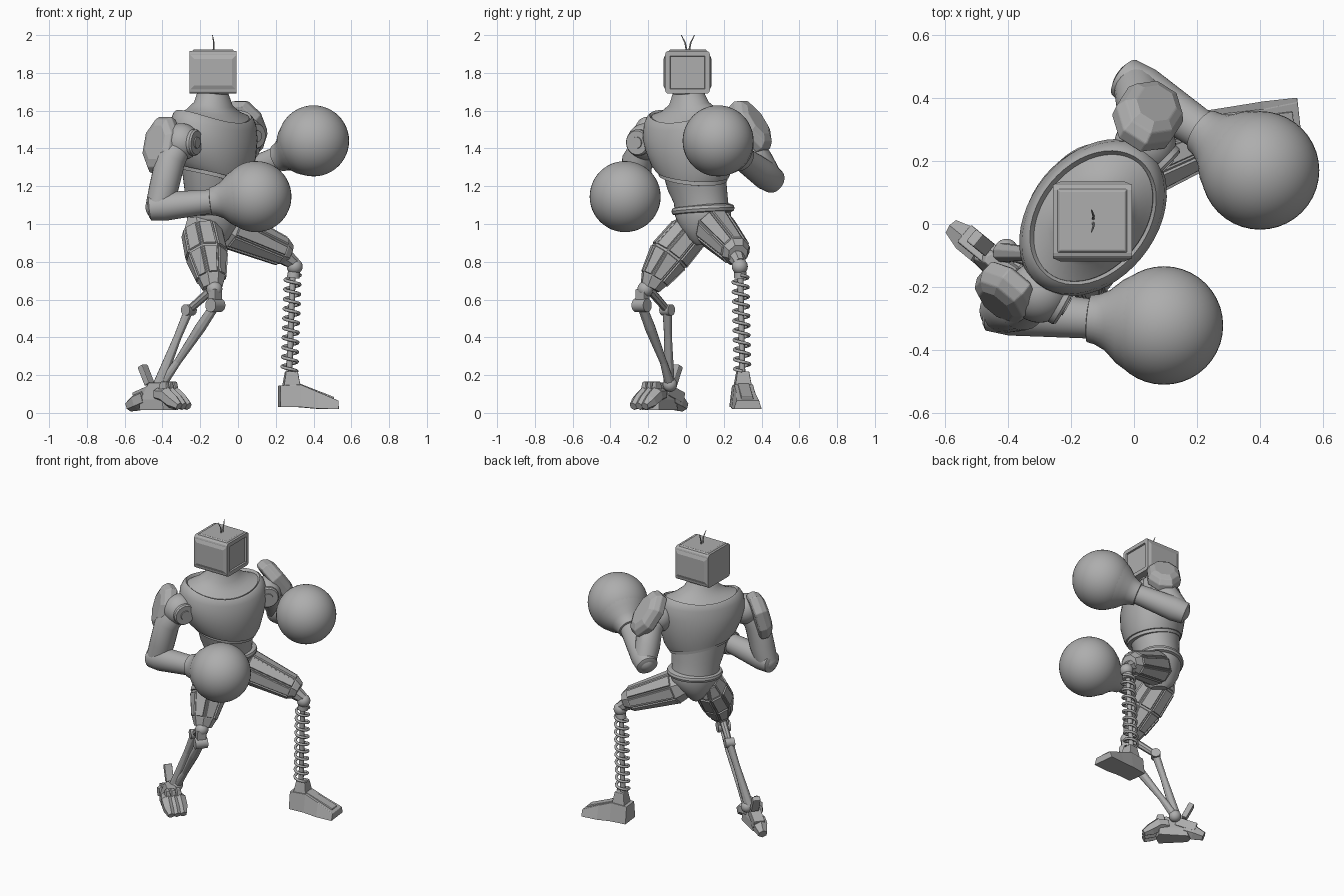
import bpy, bmesh, math
from mathutils import Vector, Matrix

if "Cube" in bpy.data.objects:
    bpy.data.objects.remove(bpy.data.objects["Cube"], do_unlink=True)

GREY = bpy.data.materials.new("warm_grey_metal")
GREY.use_nodes = True
TONE = (0.42, 0.42, 0.42, 1)
GREY.diffuse_color = TONE
GREY.node_tree.nodes["Principled BSDF"].inputs["Base Color"].default_value = TONE

SIDE = Vector((0.63, 0.77, 0)).normalized()    # toward the model's far shoulder
FRONT = Vector((0.77, -0.63, 0)).normalized()  # way the torso faces
UP = Vector((0, 0, 1))


def finish(name, bm, smooth=True, bevel=0):
    bmesh.ops.recalc_face_normals(bm, faces=bm.faces)
    me = bpy.data.meshes.new(name)
    bm.to_mesh(me)
    bm.free()
    me.materials.append(GREY)
    if smooth:
        me.shade_smooth()
        me.set_sharp_from_angle(angle=math.radians(35))
    ob = bpy.data.objects.new(name, me)
    bpy.context.collection.objects.link(ob)
    if bevel:
        mod = ob.modifiers.new("bevel", "BEVEL")
        mod.width, mod.segments = bevel, 2
    return ob


def loft(name, rings, smooth=True, panels=0, bevel=0):
    """Skin a stack of equal rings; panels raises a plate on each long side face."""
    bm = bmesh.new()
    rows = [[bm.verts.new(p) for p in ring] for ring in rings]
    n = len(rows[0])
    sides = [bm.faces.new((lo[i], lo[(i + 1) % n], hi[(i + 1) % n], hi[i]))
             for lo, hi in zip(rows, rows[1:]) for i in range(n)]
    bm.faces.new(rows[0])
    bm.faces.new(rows[-1])
    if panels:
        bmesh.ops.recalc_face_normals(bm, faces=bm.faces)
        big = [f for f in sides if f.calc_area() > 0.006]
        bmesh.ops.inset_individual(bm, faces=big, thickness=panels, depth=0)
        bmesh.ops.inset_individual(bm, faces=big, thickness=0.004, depth=0.008)
    return finish(name, bm, smooth, bevel)


def limb(name, pts, n=24, wide=1, deep=1, ref=UP, smooth=True, panels=0, bevel=0):
    """Tube through (x, y, z, radius) points."""
    pos = [Vector(p[:3]) for p in pts]
    rings = []
    for i, p in enumerate(pts):
        t = (pos[min(i + 1, len(pos) - 1)] - pos[max(i - 1, 0)]).normalized()
        u = t.cross(ref).normalized()
        v = u.cross(t)
        angles = [math.tau * (k + 0.5) / n for k in range(n)]
        rings.append([pos[i] + p[3] * (wide * math.cos(a) * u + deep * math.sin(a) * v) for a in angles])
    return loft(name, rings, smooth, panels, bevel)


def body(name, rows, lean=0, n=48):
    """Oval rings set across the shoulders: x, y, z, half width, half depth, saddle, tilt."""
    rings = []
    for x, y, z, a, b, saddle, tilt in rows:
        ring = []
        for k in range(n):
            c, s = math.cos(math.tau * k / n), math.sin(math.tau * k / n)
            ring.append(Vector((x, y, z + saddle * c * c + tilt * c - lean * s)) + SIDE * a * c + FRONT * b * s)
        rings.append(ring)
    return loft(name, rings)


def ball(name, c, r):
    bm = bmesh.new()
    bmesh.ops.create_uvsphere(bm, u_segments=40, v_segments=24, radius=r, matrix=Matrix.Translation(c))
    return finish(name, bm)


def block(name, c, size, forward=(1, 0, 0), up=UP, bevel=0.005, top=1):
    """Box with its length along forward; top scales the upper face."""
    f = Vector(forward).normalized()
    s = Vector(up).cross(f).normalized()
    u = f.cross(s)
    rings = []
    for h, k in ((-0.5, 1), (0.5, top)):
        rings.append([Vector(c) + f * size[0] * i * k + s * size[1] * j * k + u * size[2] * h
                      for i, j in ((-.5, -.5), (.5, -.5), (.5, .5), (-.5, .5))])
    return loft(name, rings, False, bevel=bevel)


# Head: boxy monitor with raised cheeks, a recessed screen and antennae
bm = bmesh.new()
bmesh.ops.create_cube(bm, size=1, matrix=Matrix.Translation((-0.132, 0.008, 1.803)) @ Matrix.Diagonal((0.25, 0.236, 0.226, 1)))
bmesh.ops.bevel(bm, geom=[e for e in bm.edges if abs(e.verts[0].co.x - e.verts[1].co.x) > 0.1],
                offset=0.018, segments=3, affect='EDGES', profile=0.5)
screen = [f for f in bm.faces if f.normal.x > 0.9]
cheeks = [f for f in bm.faces if abs(f.normal.y) > 0.99 and f.calc_area() > 0.02]
bmesh.ops.inset_individual(bm, faces=screen, thickness=0.026, depth=0)
bmesh.ops.inset_individual(bm, faces=screen, thickness=0.006, depth=-0.01)
bmesh.ops.inset_individual(bm, faces=cheeks, thickness=0.004, depth=0)
bmesh.ops.inset_individual(bm, faces=cheeks, thickness=0.03, depth=0.009)
finish("monitor_head", bm, False)
block("head_top_plate", (-0.132, 0.01, 1.917), (0.23, 0.21, 0.014), bevel=0.003, top=0.9)
for s in (-1, 1):
    limb("antenna", [(-0.13, 0.01 + s * 0.005, 1.91, 0.005), (-0.128, 0.01 + s * 0.015, 1.96, 0.004),
                     (-0.135, 0.01 + s * 0.035, 2.0, 0.002)], 6, ref=FRONT)

# Torso: neck, chest shell, collar lip, waist, belt and pelvis
body("neck", [(-.13, .02, 1.50, .23, .165, .05, 0), (-.13, .02, 1.548, .225, .162, .04, 0), (-.13, .02, 1.585, .165, .13, .02, 0),
              (-.13, .015, 1.63, .11, .098, .01, 0), (-.13, .01, 1.70, .08, .08, 0, 0)], lean=.015)
body("chest", [(-.13, .035, 1.265, .17, .15, 0, -.035), (-.13, .035, 1.265, .205, .175, 0, -.035),
               (-.13, .03, 1.3, .23, .185, 0, -.03), (-.13, .025, 1.38, .258, .2, 0, -.015),
               (-.13, .02, 1.46, .278, .2, .01, 0), (-.13, .02, 1.52, .272, .19, .03, 0),
               (-.13, .02, 1.55, .25, .182, .04, 0), (-.13, .02, 1.56, .235, .174, .04, 0), (-.13, .02, 1.54, .22, .16, .04, 0)], lean=.025)
body("chest_hem", [(-.13, .037, 1.245, .15, .14, 0, -.035), (-.13, .037, 1.245, .192, .165, 0, -.035),
                   (-.13, .037, 1.275, .196, .168, 0, -.035)], lean=.025)
body("waist", [(-.13, .09, 1.05, .155, .135, 0, 0), (-.13, .08, 1.11, .15, .135, 0, 0),
               (-.13, .06, 1.18, .165, .145, 0, 0), (-.13, .04, 1.28, .18, .16, 0, -.03)])
body("belt", [(-.13, .09, 1.055, .155, .13, 0, .01), (-.13, .09, 1.06, .172, .147, 0, .012), (-.13, .09, 1.075, .177, .152, 0, .012),
              (-.13, .09, 1.09, .172, .147, 0, .012), (-.13, .09, 1.097, .155, .13, 0, .012)])
body("pelvis", [(-.13, .09, .89, .03, .05, 0, 0), (-.13, .09, .92, .06, .09, 0, 0), (-.13, .09, .98, .12, .12, 0, 0),
                (-.13, .09, 1.04, .155, .135, 0, 0), (-.13, .09, 1.07, .155, .135, 0, 0)])


def arm(tag, shoulder, pad, pad_dir, elbow, glove):
    S, E, G, D = Vector(shoulder), Vector(elbow), Vector(glove), Vector(pad_dir).normalized()
    # Shoulder joint with concentric discs facing forward
    ball(tag + "_shoulder_ball", S, 0.098)
    d = (FRONT - UP * 0.05 - SIDE * S.dot(SIDE) * 0.5).normalized()
    limb(tag + "_shoulder_disc", [(*(S + d * t), r) for t, r in
         ((0, .07), (.085, .07), (.094, .063), (.094, .046), (.085, .043), (.085, .033), (.1, .03))], 32)
    # Faceted shield-like shoulder plate
    limb(tag + "_shoulder_pad", [(*(Vector(pad) + D * t), r) for t, r in
         ((-.05, .12), (-.04, .138), (0, .142), (.032, .122), (.048, .085))],
         8, wide=0.78, deep=1.16, smooth=False, bevel=0.004)
    # Arm tubes
    outer = S.lerp(E, 0.3) + D * 0.035
    limb(tag + "_upper_arm", [(*S, .065), (*outer, .08), (*(S.lerp(E, .7) + D * .012), .078), (*E, .07)], 24, ref=FRONT)
    ball(tag + "_elbow", E, 0.07)
    aim = (G - E).normalized()
    reach = (G - E).length
    limb(tag + "_forearm", [(*(E + aim * t), r) for t, r in
         ((-.055, .05), (-.045, .068), (.03, .077), (.12, .072), (reach - .21, .062))], 24)
    # Boxing glove with flared cuff
    limb(tag + "_glove_cuff", [(*(E + aim * (reach - t)), r) for t, r in
         ((.245, .05), (.24, .075), (.215, .08), (.18, .097), (.14, .134), (.1, .158))], 32)
    ball(tag + "_glove", G, 0.188)


arm("right", (-.3, -.215, 1.435), (-.41, -.225, 1.42), (-.6, -.72, .25), (-.42, -.275, 1.09), (.095, -.322, 1.145))
arm("left", (.035, .25, 1.47), (.05, .35, 1.525), (.42, .66, .55), (.005, .44, 1.245), (.4, .17, 1.44))

# Thighs: long-panelled octagonal shells
limb("right_thigh", [(-.205, .055, 1.03, .07), (-.193, .02, .96, .105), (-.165, -.09, .83, .11),
                     (-.14, -.17, .705, .076), (-.135, -.19, .66, .055)], 8, ref=FRONT, smooth=False, panels=.009)
limb("left_thigh", [(-.09, .13, 1.0, .09), (-.04, .155, .975, .108),
                    (.235, .265, .855, .077), (.27, .275, .84, .055)], 8, smooth=False, panels=.009)

# Right leg: knee linkage and twin shin rods
KNEE, BACK, ANKLE = (-.12, -.235, .57), (-.26, -.1, .545), (-.405, -.085, .15)
ball("right_knee", (-.125, -.215, .655), .042)
block("knee_clevis", (-.122, -.23, .61), (.05, .06, .09), (.77, -.63, 0))
limb("knee_pin", [(*(Vector(KNEE) + SIDE * t), .036) for t in (-.04, .04)], 20)
limb("knee_strut", [(-.13, -.2, .66, .024), (*BACK, .02)], 8, smooth=False)
limb("rear_pivot", [(*(Vector(BACK) + SIDE * t), .03) for t in (-.03, .03)], 20)
limb("front_shin_rod", [(*KNEE, .026), (-.2, -.19, .45, .03), (-.32, -.12, .27, .02), (*ANKLE, .028)],
     8, ref=FRONT, smooth=False, bevel=.003)
limb("rear_shin_rod", [(*BACK, .026), (-.32, -.095, .4, .022), (-.42, -.09, .15, .032)], 8, ref=FRONT, smooth=False, bevel=.003)
ball("right_ankle", ANKLE, .038)

# Right foot: narrow clawed plates around an ankle hub
HUB = Vector((-.422, -.138, 0))


def foot_at(f, s, z):
    return HUB + FRONT * f + SIDE * s + UP * z


loft("foot_hub", [[foot_at(k * f, k * s, z) for f, s in ((-.1, -.04), (.08, -.06), (.1, 0), (.08, .06), (-.1, .04), (-.12, 0))]
                  for z, k in ((.015, 1), (.07, .95), (.16, .5))], False, bevel=.004)
for s in (-1, 0, 1):
    limb("toe", [(*foot_at(.02, s * .03, .1), .035), (*foot_at(.08, s * .038, .095), .045), (*foot_at(.13, s * .04, .06), .04),
                 (*foot_at(.175, s * .04, .035), .022)], 6, smooth=False)
    block("toe_guard", foot_at(.07, s * .036, .14), (.06, .033, .05), FRONT, top=.7)
block("heel_post", foot_at(-.1, .02, .2), (.035, .05, .11), FRONT + UP * .5)
block("heel_bridge", foot_at(-.09, .01, .1), (.13, .07, .06), FRONT + UP * .35)
limb("heel_spur", [(*foot_at(-.08, 0, .08), .05), (*foot_at(-.14, 0, .06), .05), (*foot_at(-.2, 0, .035), .03)], 6, smooth=False)

# Left leg: ball knee, core rod and coil spring
ball("left_knee", (.3, .285, .775), .042)
limb("knee_fork", [(.235, .262, .835, .05), (.3, .285, .79, .034)], 8, smooth=False)
limb("spring_cap", [(.297, .287, .75, .032), (.293, .288, .715, .034)], 16, ref=FRONT)
TOP, BASE, TURNS = Vector((.29, .288, .73)), Vector((.272, .298, .22)), 10
limb("spring_core", [(*TOP, .016), (*BASE, .016)], 12, ref=FRONT)
coil = bpy.data.curves.new("coil_spring", "CURVE")
coil.dimensions = "3D"
coil.bevel_depth, coil.bevel_resolution = .0085, 2
coil.materials.append(GREY)
steps = TURNS * 20
path = coil.splines.new("POLY")
path.points.add(steps)
for i, p in enumerate(path.points):
    a = math.tau * TURNS * i / steps
    p.co = (*(TOP.lerp(BASE, i / steps) + Vector((.04 * math.cos(a), .04 * math.sin(a), 0))), 1)
bpy.context.collection.objects.link(bpy.data.objects.new("coil_spring", coil))

# Left foot: tapered boot wedge with a raised instep and ankle block
AIM = Vector((.99, .11, 0)).normalized()
ACROSS = UP.cross(AIM)
HEEL = Vector((.218, .293, 0))


def wedge(name, stations, bevel=.003):
    """Trapezoid sections: distance, bottom z, top z, bottom half width, top half width."""
    loft(name, [[HEEL + AIM * d + ACROSS * w + UP * z for w, z in ((-wb, lo), (wb, lo), (wt, hi), (-wt, hi))]
                for d, lo, hi, wb, wt in stations], False, bevel=bevel)


wedge("left_boot", [(0, .03, .145, .065, .05), (.11, .03, .15, .07, .05), (.2, .022, .112, .075, .05), (.31, .02, .065, .075, .06)])
wedge("boot_instep", [(.1, .13, .158, .035, .03), (.29, .06, .084, .035, .03)])
block("boot_ankle", HEEL + AIM * .065 + UP * .18, (.09, .09, .08), AIM, top=.7)
